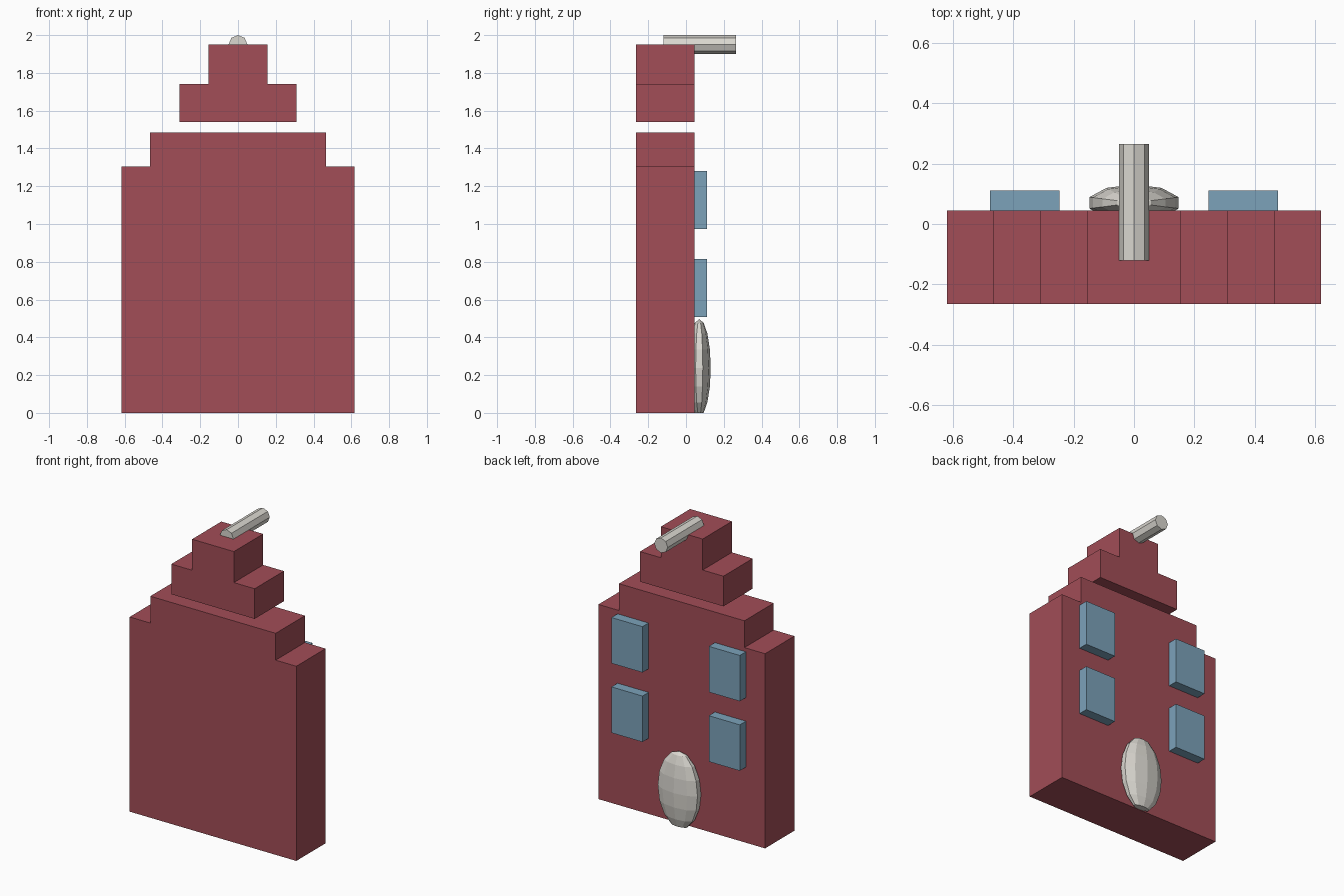
import bpy, bmesh, math
from mathutils import Matrix, Vector

if "Cube" in bpy.data.objects:
    bpy.data.objects.remove(bpy.data.objects["Cube"])


def material(name, rgb):
    m = bpy.data.materials.new(name)
    m.diffuse_color = (*rgb, 1)
    m.use_nodes = True
    m.node_tree.nodes["Principled BSDF"].inputs["Base Color"].default_value = m.diffuse_color
    return m


BRICK = material("brick_red", (0.36, 0.075, 0.095))
GLASS = material("window_blue", (0.20, 0.36, 0.49))
STONE = material("pale_stone", (0.70, 0.68, 0.63))


def finish(name, bm, mat):
    bmesh.ops.recalc_face_normals(bm, faces=bm.faces)
    me = bpy.data.meshes.new(name)
    bm.to_mesh(me)
    bm.free()
    me.materials.append(mat)
    ob = bpy.data.objects.new(name, me)
    bpy.context.collection.objects.link(ob)
    return ob


def stepped_slab(name, half, y0, y1, mat):
    """Extrude a mirrored stepped outline, given as right-half (x, z) points."""
    outline = half + [(-x, z) for x, z in reversed(half)]
    bm = bmesh.new()
    face = bm.faces.new([bm.verts.new((x, y0, z)) for x, z in outline])
    new = bmesh.ops.extrude_face_region(bm, geom=[face])["geom"]
    bmesh.ops.translate(bm, vec=(0, y1 - y0, 0),
                        verts=[v for v in new if isinstance(v, bmesh.types.BMVert)])
    return finish(name, bm, mat)


def box(name, lo, hi, mat):
    lo, hi = Vector(lo), Vector(hi)
    bm = bmesh.new()
    bmesh.ops.create_cube(bm, size=1, matrix=Matrix.Translation((lo + hi) / 2)
                          @ Matrix.Diagonal((*(hi - lo), 1)))
    return finish(name, bm, mat)


BACK, WALL = -0.265, 0.045

# Main facade and the separate gable steps floating just above it
stepped_slab("house_wall", [(0.618, 0), (0.618, 1.305), (0.465, 1.305), (0.465, 1.485)],
             BACK, WALL, BRICK)
stepped_slab("gable_top", [(0.309, 1.54), (0.309, 1.742), (0.155, 1.742), (0.155, 1.95)],
             BACK, WALL, BRICK)

# Four windows, mirrored left and right
for row, (z0, z1) in zip(("lower", "upper"), ((0.507, 0.815), (0.973, 1.28))):
    for side, x in (("left", -0.361), ("right", 0.361)):
        box(f"window_{row}_{side}", (x - 0.115, 0.02, z0), (x + 0.115, 0.11, z1), GLASS)

# Oval door: a low-poly ellipsoid cut flat at the ground
bm = bmesh.new()
bmesh.ops.create_uvsphere(bm, u_segments=10, v_segments=8, radius=1,
                          matrix=Matrix.Translation((0, 0.07, 0.238))
                          @ Matrix.Diagonal((0.155, 0.061, 0.258, 1)))
cut = bmesh.ops.bisect_plane(bm, geom=bm.verts[:] + bm.edges[:] + bm.faces[:],
                             plane_co=(0, 0, 0.0), plane_no=(0, 0, -1),
                             dist=0.002, clear_outer=True)
bmesh.ops.holes_fill(bm, edges=[e for e in bm.edges if e.is_boundary], sides=0)
finish("door", bm, STONE)

# Hoisting beam: eight-sided rod running along y
bm = bmesh.new()
bmesh.ops.create_cone(bm, cap_ends=True, segments=8, radius1=0.05, radius2=0.05, depth=0.385,
                      matrix=Matrix.Translation((0, 0.0725, 1.95))
                      @ Matrix.Rotation(math.pi / 2, 4, 'X'))
finish("hoist_beam", bm, STONE)
